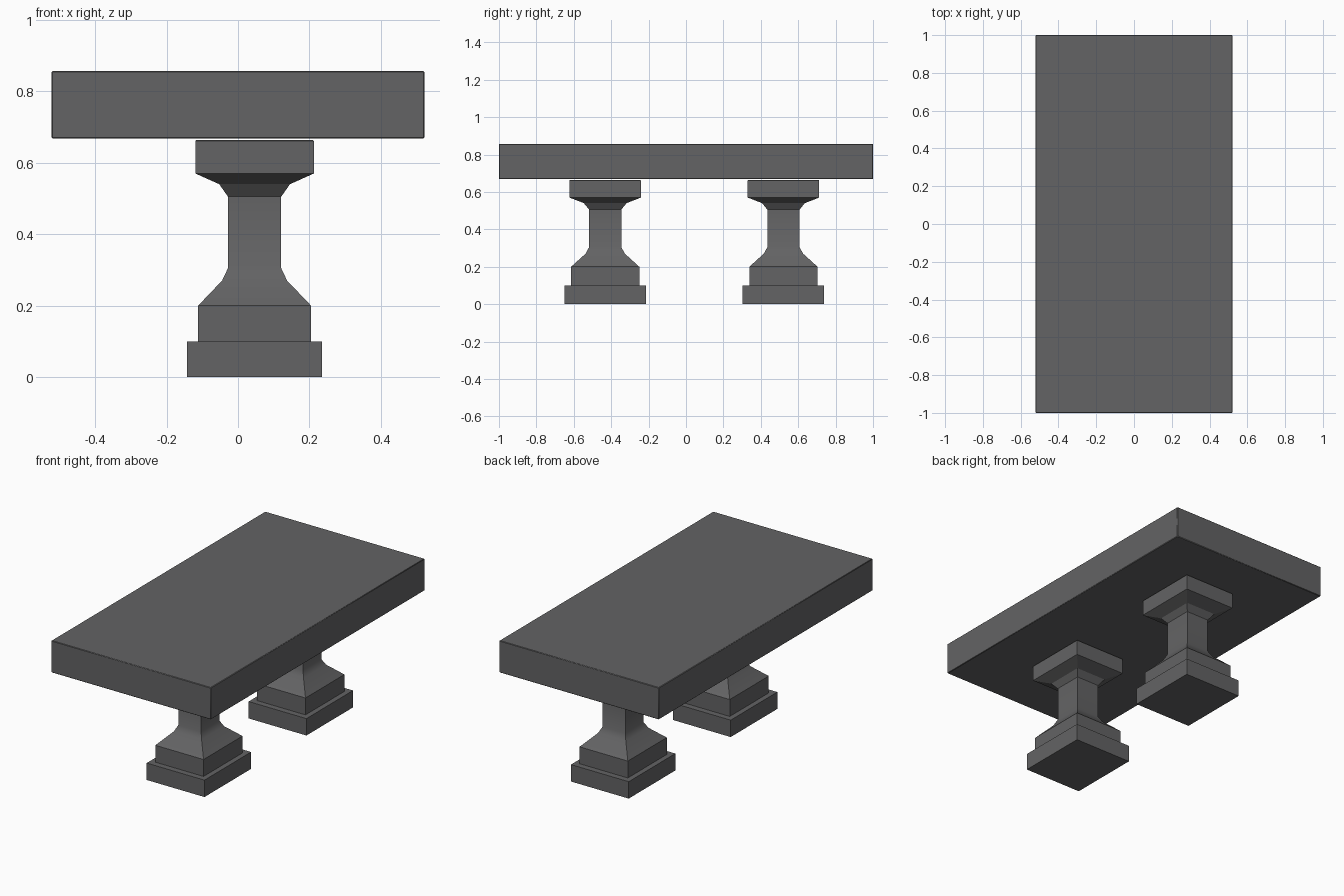
import bpy, bmesh

if "Cube" in bpy.data.objects:
    bpy.data.objects.remove(bpy.data.objects["Cube"])

stone = bpy.data.materials.new("dark grey stone")
stone.diffuse_color = (0.125, 0.125, 0.128, 1)
stone.use_nodes = True
stone.node_tree.nodes["Principled BSDF"].inputs["Base Color"].default_value = stone.diffuse_color


def finish(bm, name, location, bevel=0):
    bmesh.ops.recalc_face_normals(bm, faces=bm.faces)
    mesh = bpy.data.meshes.new(name)
    bm.to_mesh(mesh)
    bm.free()
    mesh.materials.append(stone)
    obj = bpy.data.objects.new(name, mesh)
    obj.location = location
    bpy.context.collection.objects.link(obj)
    if bevel:
        mod = obj.modifiers.new("worn edge", 'BEVEL')
        mod.width = bevel
        mod.segments = 1
    bpy.ops.object.select_all(action='DESELECT')
    obj.select_set(True)
    bpy.context.view_layer.objects.active = obj
    bpy.ops.object.shade_smooth_by_angle(angle=0.5)
    return obj


# Square pedestal: (half width, height) profile, stacked as rectangular rings
PROFILE = [(0.189, 0), (0.189, 0.1), (0.158, 0.1), (0.158, 0.2),
           (0.091, 0.27), (0.0745, 0.305), (0.0745, 0.505), (0.099, 0.54),
           (0.166, 0.57), (0.166, 0.661), (0.163, 0.664)]
DEPTH = 1.153


def pedestal(name, y):
    bm = bmesh.new()
    rings = [[bm.verts.new((sx * h, sy * h * DEPTH, z))
              for sx, sy in ((-1, -1), (1, -1), (1, 1), (-1, 1))]
             for h, z in PROFILE]
    for a, b in zip(rings, rings[1:]):
        for i in range(4):
            j = (i + 1) % 4
            bm.faces.new((a[i], a[j], b[j], b[i]))
    bm.faces.new(rings[0][::-1])
    bm.faces.new(rings[-1])
    finish(bm, name, (0.0465, y, 0))


pedestal("front_pedestal", -0.432)
pedestal("back_pedestal", 0.521)

# Thick table slab with slightly eased edges
bm = bmesh.new()
bmesh.ops.create_cube(bm, size=1)
bmesh.ops.scale(bm, vec=(1.044, 2.0, 0.189), verts=bm.verts)
finish(bm, "table_slab", (0, 0, 0.7625), bevel=0.003)
